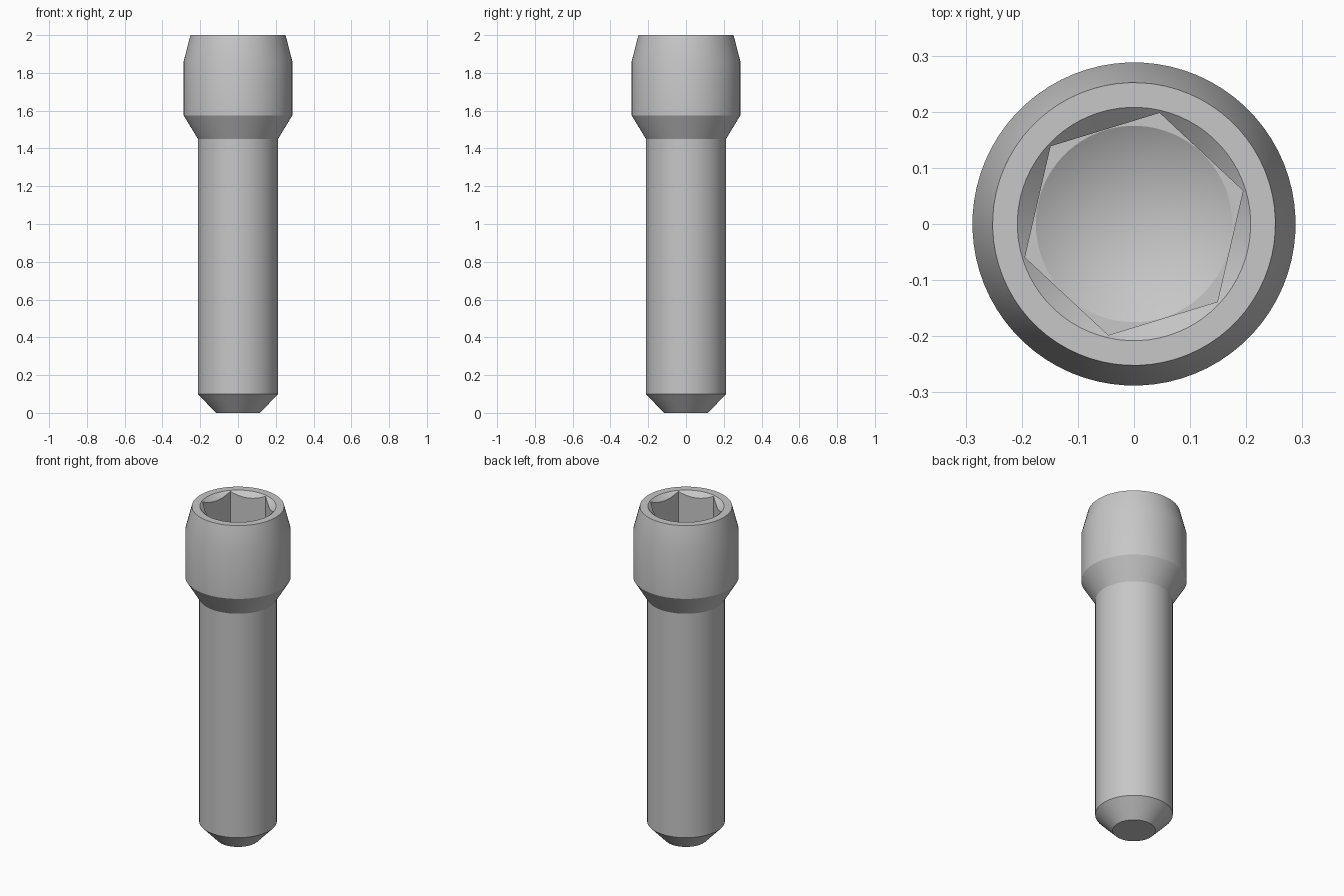
import bpy, bmesh
from math import cos, sin, pi, radians

cube = bpy.data.objects.get("Cube")
if cube:
    bpy.data.objects.remove(cube, do_unlink=True)

SEGMENTS = 72            # a multiple of six, so the socket corners are exact
TURN = radians(17)       # direction of the first socket corner
FLAT = 0.176             # centre to flat of the hex socket
MOUTH = 0.208            # radius of the socket countersink
FLOOR = 1.75             # height of the socket floor

steel = bpy.data.materials.new("grey steel")
steel.use_nodes = True
steel.diffuse_color = (0.57, 0.57, 0.57, 1)
steel.node_tree.nodes["Principled BSDF"].inputs["Base Color"].default_value = steel.diffuse_color


def circle(radius, z):
    return [(radius, z)] * SEGMENTS


def hexagon(height):
    """Hex outline as (radius, z) per segment; height is a function of radius."""
    side = SEGMENTS // 6
    ring = []
    for i in range(SEGMENTS):
        r = FLAT / cos((i % side) * 2 * pi / SEGMENTS - pi / 6)
        ring.append((r, height(r)))
    return ring


def loft(name, rings, cap_first=False, apex=None):
    bm = bmesh.new()
    loops = []
    for ring in rings:
        loop = []
        for i, (r, z) in enumerate(ring):
            a = TURN + 2 * pi * i / SEGMENTS
            loop.append(bm.verts.new((r * cos(a), r * sin(a), z)))
        loops.append(loop)
    for low, high in zip(loops, loops[1:]):
        for i in range(SEGMENTS):
            j = (i + 1) % SEGMENTS
            bm.faces.new((low[i], low[j], high[j], high[i]))
    if cap_first:
        bm.faces.new(loops[0][::-1])
    if apex is not None:
        tip = bm.verts.new((0, 0, apex))
        for i in range(SEGMENTS):
            bm.faces.new((loops[-1][i], loops[-1][(i + 1) % SEGMENTS], tip))
    mesh = bpy.data.meshes.new(name)
    bm.to_mesh(mesh)
    bm.free()
    mesh.materials.append(steel)
    obj = bpy.data.objects.new(name, mesh)
    bpy.context.collection.objects.link(obj)
    bpy.ops.object.select_all(action='DESELECT')
    obj.select_set(True)
    bpy.context.view_layer.objects.active = obj
    bpy.ops.object.shade_smooth_by_angle(angle=radians(29))
    return obj


# Plain shank with a chamfered end
loft("shank", [circle(0.117, 0), circle(0.212, 0.1), circle(0.212, 1.45)], cap_first=True)

# Head: conical underside, straight wall, tapered top, then down into the hex socket
loft("socket_head", [
    circle(0.212, 1.45),
    circle(0.288, 1.575),
    circle(0.288, 1.86),
    circle(0.252, 2),
    circle(MOUTH, 2),
    hexagon(lambda r: 2 - 0.9 * (MOUTH - r)),   # scalloped countersink edge
    hexagon(lambda r: FLOOR),
    circle(FLAT - 0.001, FLOOR),
], apex=FLOOR - 0.1)                            # drilled cone at the bottom
